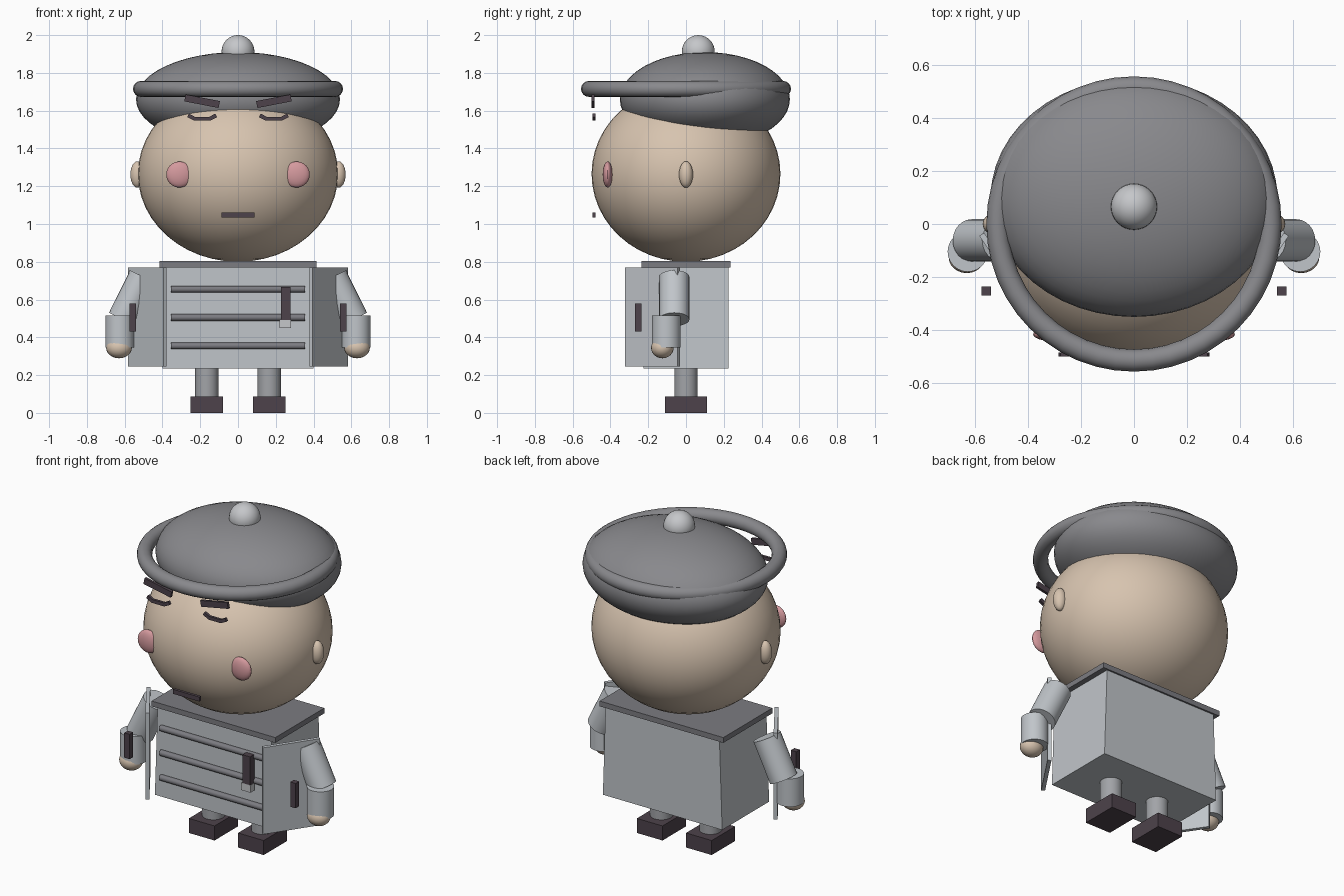
import bpy, bmesh, math
from mathutils import Vector, Matrix

if "Cube" in bpy.data.objects:
    bpy.data.objects.remove(bpy.data.objects["Cube"])


def material(name, rgb):
    m = bpy.data.materials.new(name)
    m.diffuse_color = (*rgb, 1)
    m.use_nodes = True
    m.node_tree.nodes["Principled BSDF"].inputs["Base Color"].default_value = m.diffuse_color
    return m


SKIN = material("skin", (0.68, 0.55, 0.43))
HAT = material("hat grey", (0.25, 0.25, 0.265))
CLOTH = material("light grey cloth", (0.53, 0.56, 0.59))
TRIM = material("mid grey trim", (0.20, 0.20, 0.22))
LEG = material("leg grey", (0.36, 0.37, 0.39))
POM = material("pale grey", (0.56, 0.57, 0.59))
DARK = material("dark plum", (0.075, 0.055, 0.07))
PINK = material("cheek pink", (0.66, 0.32, 0.34))


def finish(name, bm, mat, matrix=Matrix()):
    bmesh.ops.transform(bm, matrix=matrix, verts=bm.verts)
    bmesh.ops.recalc_face_normals(bm, faces=bm.faces)
    me = bpy.data.meshes.new(name)
    bm.to_mesh(me)
    bm.free()
    me.materials.append(mat)
    ob = bpy.data.objects.new(name, me)
    bpy.context.collection.objects.link(ob)
    bpy.context.view_layer.objects.active = ob
    bpy.ops.object.select_all(action='DESELECT')
    ob.select_set(True)
    bpy.ops.object.shade_smooth_by_angle(angle=math.radians(35))
    return ob


def ellipsoid(name, centre, radii, mat, seg=32):
    bm = bmesh.new()
    bmesh.ops.create_uvsphere(bm, u_segments=seg, v_segments=seg // 2, radius=1)
    return finish(name, bm, mat, Matrix.Translation(centre) @ Matrix.Diagonal((*radii, 1)))


def box(name, centre, size, mat, rot=Matrix(), taper=1.0):
    bm = bmesh.new()
    bmesh.ops.create_cube(bm, size=1)
    for v in bm.verts:
        if v.co.z > 0:
            v.co.x *= taper
    return finish(name, bm, mat, Matrix.Translation(centre) @ rot @ Matrix.Diagonal((*size, 1)))


def rod(name, a, b, r, mat, seg=24):
    a, b = Vector(a), Vector(b)
    bm = bmesh.new()
    bmesh.ops.create_cone(bm, cap_ends=True, segments=seg, radius1=r, radius2=r,
                          depth=(b - a).length)
    q = Vector((0, 0, 1)).rotation_difference(b - a).to_matrix().to_4x4()
    return finish(name, bm, mat, Matrix.Translation((a + b) / 2) @ q)


def strip(name, pts, y, width, depth, mat):
    # thick bent stroke facing the front, from a path of (x, z) points
    bm = bmesh.new()
    rings = []
    for i, p in enumerate(pts):
        p = Vector(p)
        d = Vector(pts[min(i + 1, len(pts) - 1)]) - Vector(pts[max(i - 1, 0)])
        n = Vector((-d.y, d.x)).normalized() * width / 2
        rings.append([bm.verts.new((q.x, y + s, q.y)) for q, s in
                      ((p + n, -depth / 2), (p - n, -depth / 2),
                       (p - n, depth / 2), (p + n, depth / 2))])
    for r0, r1 in zip(rings, rings[1:]):
        for k in range(4):
            bm.faces.new((r0[k], r0[(k + 1) % 4], r1[(k + 1) % 4], r1[k]))
    bm.faces.new(rings[0])
    bm.faces.new(rings[-1])
    return finish(name, bm, mat)


# Head and hat
ellipsoid("head", (0, 0, 1.265), (0.53, 0.5, 0.465), SKIN, 48)
ellipsoid("hat_dome", (0, 0.1, 1.66), (0.54, 0.45, 0.25), HAT, 48)
ellipsoid("hat_button", (0, 0.065, 1.913), (0.087, 0.087, 0.087), POM)

# Hat brim ring: a circle swept round the z axis
bm = bmesh.new()
bmesh.ops.create_circle(bm, segments=16, radius=0.042,
                        matrix=Matrix.Translation((0.514, 0, 1.715)) @ Matrix.Rotation(math.pi / 2, 4, 'X'))
bmesh.ops.spin(bm, geom=bm.verts[:] + bm.edges[:], cent=(0, 0, 0), axis=(0, 0, 1),
               angle=math.tau, steps=48, use_duplicate=False)
bmesh.ops.remove_doubles(bm, verts=bm.verts, dist=0.0005)
finish("hat_brim", bm, HAT)

# Body, collar, chest bars, mouth
box("body", (0, 0, 0.505), (0.80, 0.45, 0.54), CLOTH, taper=0.955)
box("collar", (0, 0, 0.787), (0.83, 0.47, 0.032), TRIM)
for z in (0.655, 0.505, 0.355):
    rod("chest_bar", (-0.355, -0.232, z), (0.355, -0.232, z), 0.018, TRIM, 12)
box("mouth", (0, -0.487, 1.047), (0.175, 0.017, 0.027), DARK)

# Handle on the chest with a pale tip
box("chest_handle", (0.253, -0.262, 0.58), (0.052, 0.04, 0.175), DARK)
box("chest_handle_tip", (0.25, -0.262, 0.473), (0.062, 0.04, 0.045), POM)

# Paired parts
for s, side in ((-1, "left"), (1, "right")):
    ellipsoid(side + "_ear", (s * 0.532, 0, 1.262), (0.038, 0.037, 0.07), SKIN, 24)
    ellipsoid(side + "_cheek", (s * 0.31, -0.415, 1.262), (0.07, 0.026, 0.069), PINK, 24)
    box(side + "_brow", (s * 0.19, -0.492, 1.65), (0.185, 0.016, 0.037), DARK,
        Matrix.Rotation(-s * math.radians(11), 4, 'Y'))
    strip(side + "_eye", [(s * 0.19 + dx, 1.557 + dz) for dx, dz in
                          ((-0.074, 0.018), (-0.04, 0), (0.04, 0), (0.074, 0.018))],
          -0.487, 0.021, 0.016, DARK)
    # coat panel, standing at an angle beside the body
    box(side + "_coat_panel", (s * 0.48, -0.178, 0.507), (0.335, 0.022, 0.525), CLOTH,
        Matrix.Rotation(s * math.radians(56), 4, 'Z'))
    box(side + "_toggle", (s * 0.557, -0.252, 0.505), (0.036, 0.034, 0.15), DARK)
    # arm
    rod(side + "_upper_arm", (s * 0.50, -0.062, 0.72), (s * 0.611, -0.062, 0.495), 0.08, CLOTH)
    rod(side + "_forearm", (s * 0.626, -0.104, 0.515), (s * 0.626, -0.104, 0.345), 0.076, CLOTH)
    ellipsoid(side + "_hand", (s * 0.63, -0.125, 0.345), (0.068, 0.06, 0.056), SKIN, 24)
    # leg and shoe
    rod(side + "_leg", (s * 0.165, 0, 0.06), (s * 0.165, 0, 0.26), 0.062, LEG)
    box(side + "_shoe", (s * 0.165, 0, 0.044), (0.172, 0.224, 0.088), DARK)
